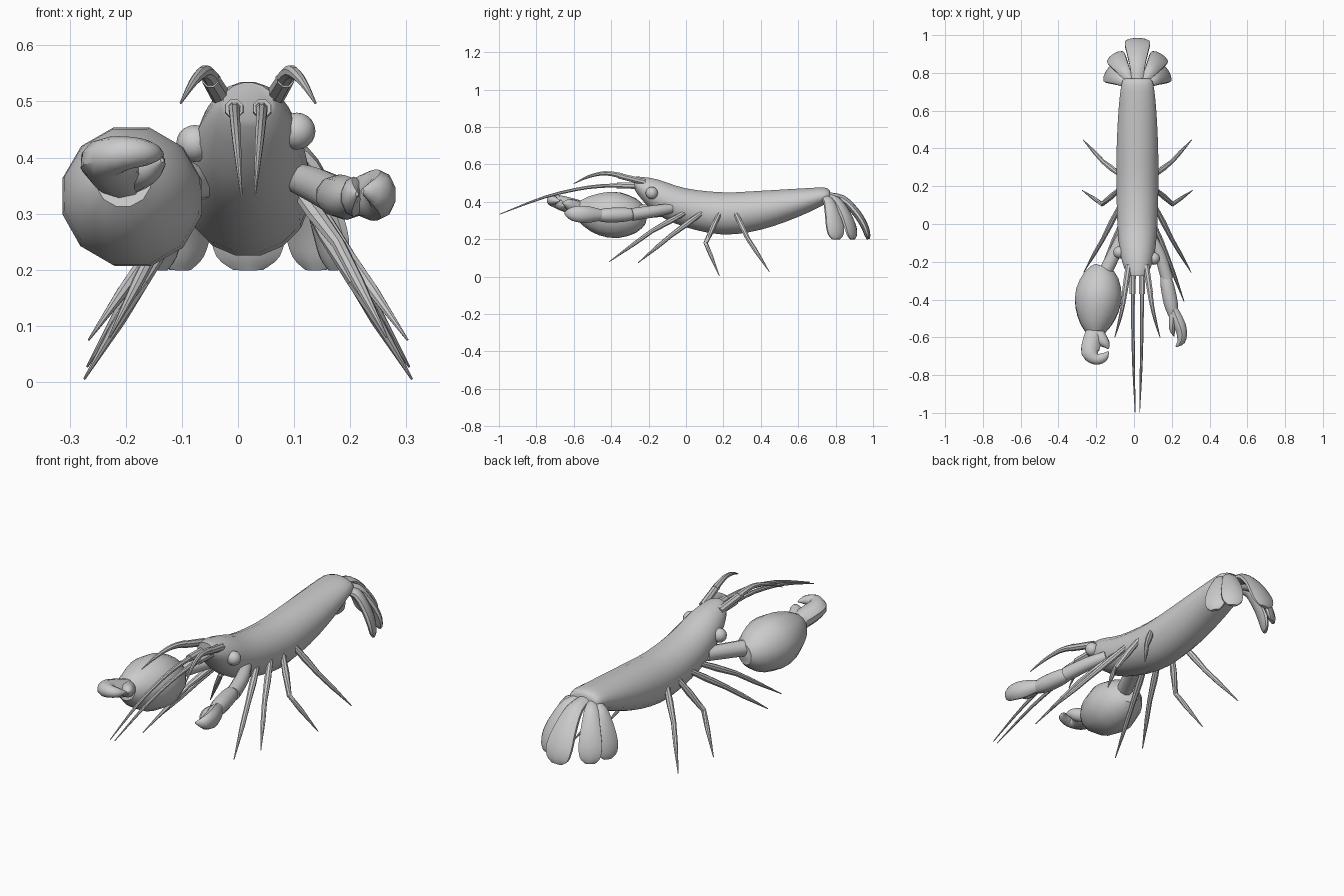
import bpy, bmesh, math
from mathutils import Vector

CX = 0.018  # body's plane of symmetry


def catmull(rows, sub):
    """Resample rows of numbers along a smooth curve."""
    out = []
    for i in range(len(rows) - 1):
        a, b, c, d = (rows[max(0, min(len(rows) - 1, i + k))] for k in (-1, 0, 1, 2))
        for s in range(sub):
            t = s / sub
            out.append([0.5 * (2 * q + (r - p) * t + (2 * p - 5 * q + 4 * r - u) * t * t
                               + (3 * q - p - 3 * r + u) * t ** 3)
                        for p, q, r, u in zip(a, b, c, d)])
    return out + [list(rows[-1])]


def loft(name, rows, sides=10, sub=3, side=None, tangent=None):
    """Tube through rows of (x, y, z, half width, half height)."""
    rows = [r if len(r) == 5 else (*r, r[3]) for r in rows]
    rows = catmull(rows, sub)
    bm = bmesh.new()
    rings = []
    for i, r in enumerate(rows):
        p = Vector(r[:3])
        t = tangent or Vector(rows[min(i + 1, len(rows) - 1)][:3]) - Vector(rows[max(i - 1, 0)][:3])
        t = Vector(t).normalized()
        s = (side or t.cross(Vector((0, 0, 1)))).normalized()
        n = s.cross(t).normalized()
        rings.append([bm.verts.new(p + s * r[3] * math.cos(a) + n * r[4] * math.sin(a))
                      for a in (2 * math.pi * (k + 0.5) / sides for k in range(sides))])
    for a, b in zip(rings, rings[1:]):
        for k in range(sides):
            bm.faces.new((a[k], a[(k + 1) % sides], b[(k + 1) % sides], b[k]))
    bm.faces.new(rings[0])
    bm.faces.new(rings[-1])
    bmesh.ops.recalc_face_normals(bm, faces=bm.faces)
    me = bpy.data.meshes.new(name)
    bm.to_mesh(me)
    bm.free()
    ob = bpy.data.objects.new(name, me)
    bpy.context.collection.objects.link(ob)
    return ob


# Body, head to tail
loft("body", [(CX, y, z, w, h) for y, z, w, h in (
    (-0.275, 0.50, 0.045, 0.034), (-0.24, 0.475, 0.068, 0.06), (-0.15, 0.425, 0.094, 0.096),
    (0.0, 0.368, 0.108, 0.106), (0.2, 0.338, 0.113, 0.115), (0.4, 0.355, 0.112, 0.106),
    (0.6, 0.395, 0.102, 0.077), (0.74, 0.431, 0.086, 0.046), (0.77, 0.428, 0.066, 0.03))],
    sides=16, tangent=(0, 1, 0))

# Tail fan
for name, ang, reach, hw in (("tail_centre", 0, 0.247, 0.07),
                             ("tail_inner_right", 32, 0.205, 0.055), ("tail_inner_left", -32, 0.205, 0.055),
                             ("tail_outer_right", 60, 0.165, 0.055), ("tail_outer_left", -60, 0.165, 0.055)):
    a = math.radians(ang)
    d = Vector((math.sin(a), math.cos(a), 0))
    base = Vector((CX + 0.045 * math.sin(a), 0.735, 0))
    reach -= abs(math.sin(a)) * 0.03
    rows = []
    for f, z, w, h in ((0, 0.435, 0.4, 0.018), (0.4, 0.415, 0.6, 0.022), (0.7, 0.345, 0.85, 0.022),
                       (0.88, 0.275, 1, 0.02), (0.95, 0.225, 0.85, 0.016), (0.97, 0.2, 0.4, 0.008)):
        p = base + d * reach * f
        rows.append((p.x, p.y, z - abs(ang) * 0.0003 * (1 - f), hw * w, h))
    loft(name, rows, side=Vector((math.cos(a), -math.sin(a), 0)))

# Eyes
for name, loc in (("eye_right", (0.105, -0.183, 0.447)), ("eye_left", (-0.077, -0.15, 0.425))):
    bpy.ops.mesh.primitive_uv_sphere_add(segments=16, ring_count=10, radius=0.033, location=loc)
    bpy.context.object.name = name

# Paired antennae and walking legs
legs = [
    [(0.10, 0.01, 0.35), (0.18, -0.18, 0.245), (0.265, -0.41, 0.08)],
    [(0.11, 0.097, 0.35), (0.20, -0.08, 0.22), (0.302, -0.255, 0.075)],
    [(0.11, 0.185, 0.35), (0.205, 0.105, 0.18), (0.31, 0.178, 0.005)],
    [(0.11, 0.26, 0.35), (0.20, 0.33, 0.205), (0.305, 0.445, 0.027)]]
for sgn, tag in ((1, "right"), (-1, "left")):
    def m(x):
        return CX + sgn * (x - CX)
    loft("long_antenna_base_" + tag, [(m(0.043), -0.24, 0.485, 0.018), (m(0.043), -0.37, 0.488, 0.017)], 8, 1)
    loft("long_antenna_" + tag, [(m(0.042), -0.35, 0.488, 0.012), (m(0.042), -0.52, 0.478, 0.01),
                                 (m(0.038), -0.75, 0.427, 0.008), (m(0.03), -0.998, 0.333, 0.002)], 8)
    loft("short_antenna_base_" + tag, [(m(0.064), -0.22, 0.505, 0.018), (m(0.085), -0.36, 0.54, 0.016)], 8, 1)
    loft("short_antenna_" + tag, [(m(0.082), -0.34, 0.538, 0.016), (m(0.095), -0.43, 0.553, 0.012),
                                  (m(0.115), -0.52, 0.535, 0.008), (m(0.138), -0.60, 0.497, 0.002)], 8)
    for i, pts in enumerate(legs):
        a, b, c = (Vector((m(p[0]), p[1], p[2])) for p in pts)
        loft(f"leg_{i + 1}_{tag}", [(*a, 0.012), (*a.lerp(b, 0.5), 0.016), (*b, 0.012),
                                    (*b.lerp(c, 0.4), 0.011), (*c, 0.002)], 8, 1)

# Large left claw
loft("large_claw_arm", [(-0.06, -0.07, 0.36, 0.034), (-0.155, -0.26, 0.345, 0.038)], 10, 1)
loft("large_claw_palm", [(-0.16, -0.225, 0.325, 0.05), (-0.172, -0.27, 0.325, 0.094),
                         (-0.186, -0.36, 0.328, 0.126), (-0.195, -0.45, 0.336, 0.119),
                         (-0.202, -0.53, 0.35, 0.085), (-0.204, -0.575, 0.36, 0.05)], 12, 2)
loft("large_claw_fixed_finger", [(-0.203, -0.55, 0.362, 0.045, 0.04), (-0.222, -0.62, 0.38, 0.052, 0.042),
                                 (-0.232, -0.68, 0.398, 0.048, 0.038), (-0.20, -0.715, 0.408, 0.032, 0.03),
                                 (-0.16, -0.705, 0.408, 0.025, 0.022), (-0.135, -0.675, 0.405, 0.004, 0.004)])
loft("large_claw_moving_finger", [(-0.20, -0.56, 0.365, 0.035), (-0.172, -0.61, 0.38, 0.034),
                                  (-0.15, -0.635, 0.39, 0.024), (-0.135, -0.66, 0.395, 0.004)])

# Small right claw
loft("small_claw_arm", [(0.10, -0.08, 0.365, 0.026), (0.14, -0.17, 0.35, 0.032), (0.175, -0.29, 0.332, 0.034)], 10)
loft("small_claw_wrist", [(0.163, -0.265, 0.335, 0.024), (0.175, -0.32, 0.332, 0.037), (0.195, -0.42, 0.328, 0.039),
                          (0.208, -0.485, 0.328, 0.026)], 10)
loft("small_claw_fixed_finger", [(0.21, -0.455, 0.33, 0.025, 0.03), (0.235, -0.52, 0.332, 0.034, 0.044),
                                 (0.252, -0.57, 0.334, 0.03, 0.044), (0.25, -0.62, 0.337, 0.022, 0.032),
                                 (0.222, -0.648, 0.34, 0.004, 0.005)])
loft("small_claw_moving_finger", [(0.21, -0.465, 0.33, 0.024, 0.028), (0.206, -0.52, 0.33, 0.023, 0.036),
                                  (0.203, -0.56, 0.332, 0.016, 0.026), (0.212, -0.595, 0.335, 0.003, 0.004)])

bpy.ops.object.select_all(action='SELECT')
bpy.context.view_layer.objects.active = bpy.data.objects["body"]
bpy.ops.object.shade_smooth_by_angle(angle=math.radians(40))
